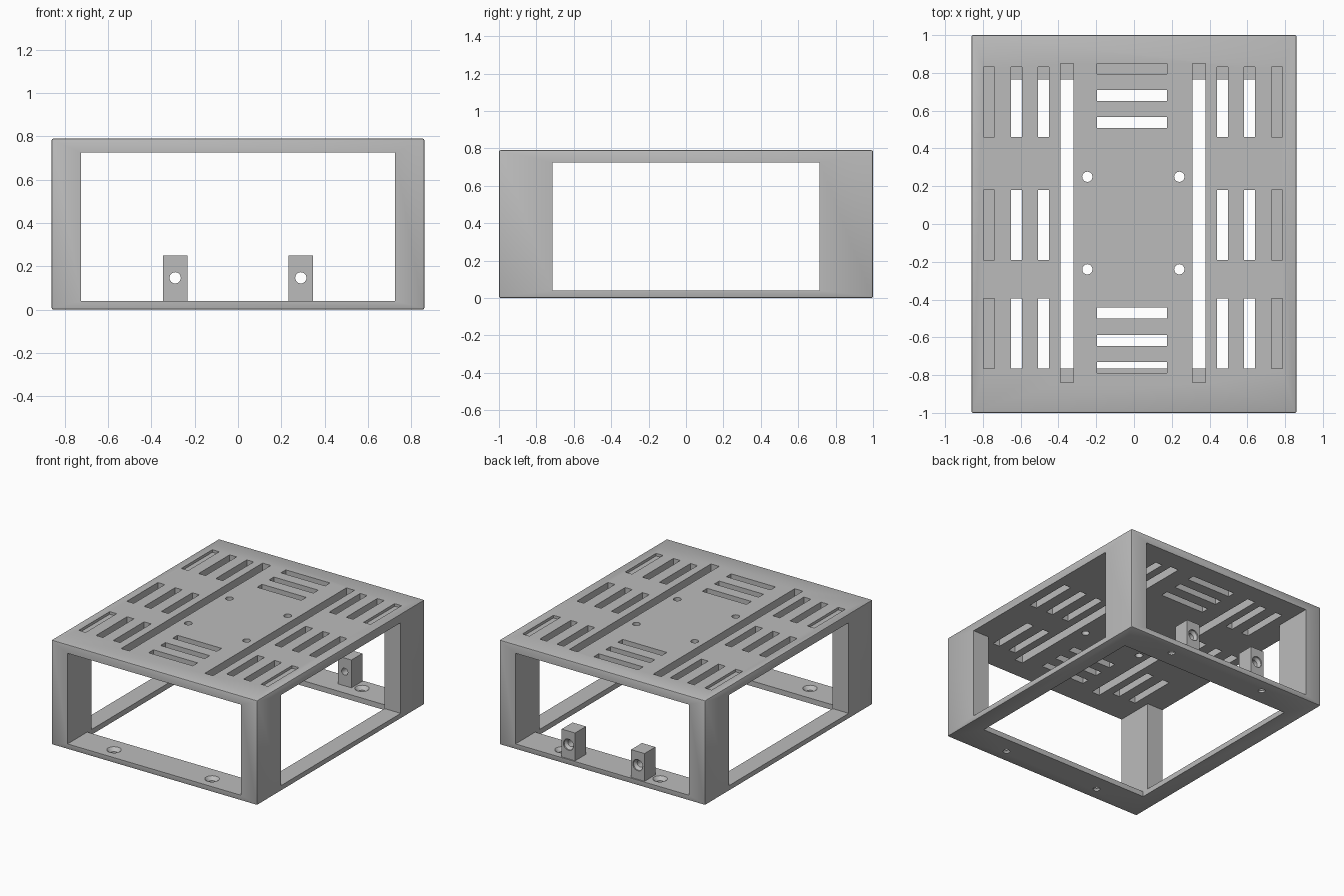
import bpy, bmesh, math
from mathutils import Matrix, Vector

if "Cube" in bpy.data.objects:
    bpy.data.objects.remove(bpy.data.objects["Cube"], do_unlink=True)

grey = bpy.data.materials.new("matte grey")
grey.use_nodes = True
colour = (0.5, 0.5, 0.5, 1)
grey.diffuse_color = colour
grey.node_tree.nodes["Principled BSDF"].inputs["Base Color"].default_value = colour


def add_box(bm, x0, x1, y0, y1, z0, z1):
    size = Matrix.Diagonal((x1 - x0, y1 - y0, z1 - z0, 1))
    centre = Matrix.Translation(((x0 + x1) / 2, (y0 + y1) / 2, (z0 + z1) / 2))
    bmesh.ops.create_cube(bm, size=1, matrix=centre @ size)


def add_lathe(bm, profile, matrix, sides=24):
    """Closed turned solid from (radius, height) pairs along local z."""
    rings = []
    for radius, height in profile:
        rings.append([bm.verts.new(matrix @ Vector((
            radius * math.cos(math.tau * i / sides),
            radius * math.sin(math.tau * i / sides), height)))
            for i in range(sides)])
    for low, high in zip(rings, rings[1:]):
        for i in range(sides):
            j = (i + 1) % sides
            bm.faces.new((low[i], low[j], high[j], high[i]))
    bm.faces.new(rings[0][::-1])
    bm.faces.new(rings[-1])


def make_object(name, bm, bevel=0):
    if bevel:
        bmesh.ops.bevel(bm, geom=bm.edges[:], offset=bevel, segments=2,
                        profile=0.5, affect='EDGES')
    bmesh.ops.recalc_face_normals(bm, faces=bm.faces[:])
    mesh = bpy.data.meshes.new(name)
    bm.to_mesh(mesh)
    bm.free()
    mesh.materials.append(grey)
    obj = bpy.data.objects.new(name, mesh)
    bpy.context.collection.objects.link(obj)
    return obj


def cut(target, bm):
    """Subtract the solids in bm from the target and drop the cutter."""
    cutter = make_object("cutter", bm)
    cutter.hide_render = True
    mod = target.modifiers.new("cut", 'BOOLEAN')
    mod.operation = 'DIFFERENCE'
    mod.solver = 'EXACT'
    mod.object = cutter
    bpy.context.view_layer.update()
    graph = bpy.context.evaluated_depsgraph_get()
    result = bpy.data.meshes.new_from_object(target.evaluated_get(graph))
    target.modifiers.clear()
    target.data = result
    bpy.data.objects.remove(cutter, do_unlink=True)


# Solid outer block with softened edges
bm = bmesh.new()
add_box(bm, -0.86, 0.86, -1, 1, 0, 0.79)
frame = make_object("ventilated_frame", bm, 0.008)

# Front-to-back opening, side-to-side opening, and base opening
for limits in ((-0.725, 0.725, -1.2, 1.2, 0.04, 0.725),
               (-1.2, 1.2, -0.715, 0.715, 0.04, 0.725),
               (-0.725, 0.725, -0.765, 0.765, -0.1, 0.1)):
    bm = bmesh.new()
    add_box(bm, *limits)
    cut(frame, bm)

# Vents in the top plate
bm = bmesh.new()
PATTERN_X = -0.005
for side in (-1, 1):
    x = PATTERN_X + side * 0.35
    add_box(bm, x - 0.034, x + 0.034, -0.84, 0.85, 0.68, 0.85)
    for offset in (0.474, 0.617, 0.762):
        x = PATTERN_X + side * offset
        for y in (-0.58, -0.005, 0.645):
            # outermost corner vents are shallow pockets over the posts
            blind = offset > 0.7 and abs(y) > 0.3
            floor = 0.77 if blind else 0.68
            add_box(bm, x - 0.029, x + 0.029, y - 0.185, y + 0.185, floor, 0.85)
for y in (0.822, 0.68, 0.537, -0.472, -0.616, -0.759):
    add_box(bm, -0.196, 0.174, y - 0.029, y + 0.029, 0.68, 0.85)
# Mounting holes in the top plate
for x in (-0.247, 0.24):
    for y in (-0.24, 0.25):
        add_lathe(bm, ((0.027, 0.68), (0.027, 0.85)), Matrix.Translation((x, y, 0)))
cut(frame, bm)

# Countersunk screw holes in the base
bm = bmesh.new()
for x in (-0.41, 0.41):
    for y in (-0.895, 0.895):
        add_lathe(bm, ((0.024, -0.05), (0.024, 0.015), (0.05, 0.04), (0.05, 0.08)),
                  Matrix.Translation((x, y, 0)))
cut(frame, bm)
objects = [frame]

# Drilled mounting lugs at the back
for name, x in (("right_lug", -0.29), ("left_lug", 0.29)):
    bm = bmesh.new()
    add_box(bm, x - 0.056, x + 0.056, 0.86, 0.99, 0.03, 0.25)
    lug = make_object(name, bm)
    bm = bmesh.new()
    add_lathe(bm, ((0.026, -0.2), (0.026, -0.03), (0.042, -0.01), (0.042, 0.1)),
              Matrix.Translation((x, 0.99, 0.147)) @ Matrix.Rotation(-math.pi / 2, 4, 'X'))
    cut(lug, bm)
    objects.append(lug)

# Smooth the round holes and edges, keep corners sharp
bpy.ops.object.select_all(action='DESELECT')
for obj in objects:
    obj.select_set(True)
bpy.context.view_layer.objects.active = frame
bpy.ops.object.shade_smooth_by_angle(angle=math.radians(30))
